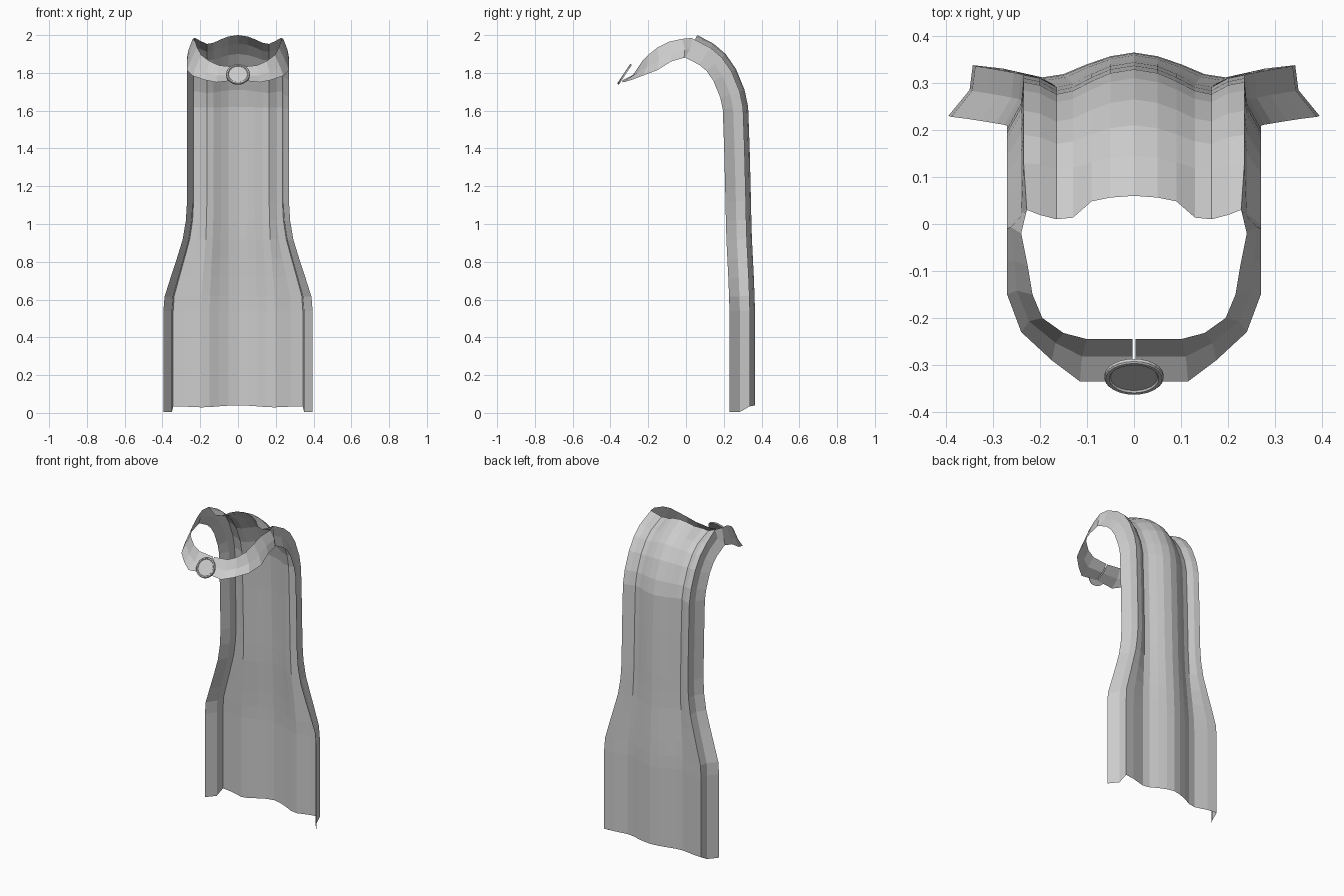
import bpy, bmesh
from math import sin, cos, pi
from mathutils import Vector, Matrix

cube = bpy.data.objects.get("Cube")
if cube:
    bpy.data.objects.remove(cube, do_unlink=True)

grey = bpy.data.materials.new("cloth grey")
grey.use_nodes = True
colour = (0.6, 0.6, 0.6, 1)
grey.diffuse_color = colour
grey.node_tree.nodes["Principled BSDF"].inputs["Base Color"].default_value = colour


def finish(bm, name):
    mesh = bpy.data.meshes.new(name)
    bm.to_mesh(mesh)
    bm.free()
    mesh.materials.append(grey)
    obj = bpy.data.objects.new(name, mesh)
    bpy.context.collection.objects.link(obj)
    return obj


def sheet(bm, rows):
    """Join rows of points with quads."""
    grid = [[bm.verts.new(p) for p in row] for row in rows]
    for a, b in zip(grid, grid[1:]):
        for i in range(len(a) - 1):
            bm.faces.new((a[i], a[i + 1], b[i + 1], b[i]))


def mirrored(obj):
    mod = obj.modifiers.new("mirror", 'MIRROR')
    mod.use_clip = False
    mod.merge_threshold = 0.0005


# Fold columns: x near the shoulders, x at the hem, depth inward
folds = [(0, 0, 0), (.05, .05, .008), (.09, .1, .025), (.13, .15, .046),
         (.165, .195, .053), (.2, .28, .034), (.235, .343, .027),
         (.24, .35, .08), (.27, .395, .135)]

# Spine of the cape: y, z, amount of flare
spine = [(.365, .04, 1), (.365, .3, 1), (.365, .54, 1), (.363, .62, .95),
         (.359, .72, .7), (.354, .82, .44), (.349, .92, .19), (.346, 1.02, .05),
         (.344, 1.12, 0), (.337, 1.4, 0), (.329, 1.62, 0), (.31, 1.71, 0),
         (.265, 1.82, 0), (.21, 1.9, 0), (.145, 1.955, 0), (.06, 2.0, 0)]

rows = []
for k, (y, z, flare) in enumerate(spine):
    a, b = spine[max(k - 1, 0)], spine[min(k + 1, len(spine) - 1)]
    along = Vector((b[0] - a[0], b[1] - a[1])).normalized()
    row = []
    for i, (top, hem, depth) in enumerate(folds):
        x = top + (hem - top) * flare
        # Inward is the path direction turned towards the body
        p = Vector((x, y - along.y * depth, z + along.x * depth))
        if k == 0:
            p.z -= .035 if i > 6 else depth * .2
        row.append(p)
    rows.append(row)
# Neckline dips forward beside the shoulders
for i in (3, 4, 5):
    rows[-1][i].y -= .025
rows[-1][6] = Vector((.228, .03, 1.985))

bm = bmesh.new()
sheet(bm, rows)
mirrored(finish(bm, "cape_back"))

# Collar straps run on from the side folds to the front
inner = [(.24, -.02, 1.98), (.226, -.09, 1.965), (.216, -.15, 1.935),
         (.195, -.2, 1.895), (.15, -.232, 1.862), (.1, -.245, 1.84), (.003, -.245, 1.83)]
outer = [(.27, -.01, 1.88), (.27, -.08, 1.86), (.27, -.15, 1.815),
         (.24, -.23, 1.785), (.175, -.29, 1.762), (.115, -.335, 1.75), (.003, -.335, 1.762)]
strap = [rows[-1][6:]]
for p, q in zip(inner, outer):
    p, q = Vector(p), Vector(q)
    strap.append([p, (p + q) / 2 + Vector((p.x * .03, .008, -.008)), q])
bm = bmesh.new()
sheet(bm, strap)
mirrored(finish(bm, "collar_strap"))

# Round clasp: lathed disc with a raised rim
bm = bmesh.new()
sides = 24
profile = [(.063, -.004), (.063, .003), (.06, .006), (.053, .006), (.05, .002)]
rings = [[bm.verts.new((r * cos(2 * pi * s / sides), r * sin(2 * pi * s / sides), h))
          for s in range(sides)] for r, h in profile]
for a, b in zip(rings, rings[1:]):
    for s in range(sides):
        t = (s + 1) % sides
        bm.faces.new((a[s], a[t], b[t], b[s]))
bm.faces.new(rings[-1])
bm.faces.new(rings[0][::-1])
up = Vector((0, .07, .105)).normalized()
right = Vector((1, 0, 0))
normal = right.cross(up)
turn = Matrix((right, up, normal)).transposed().to_4x4()
bm.transform(Matrix.Translation((0, -.325, 1.792)) @ turn)
finish(bm, "clasp")
